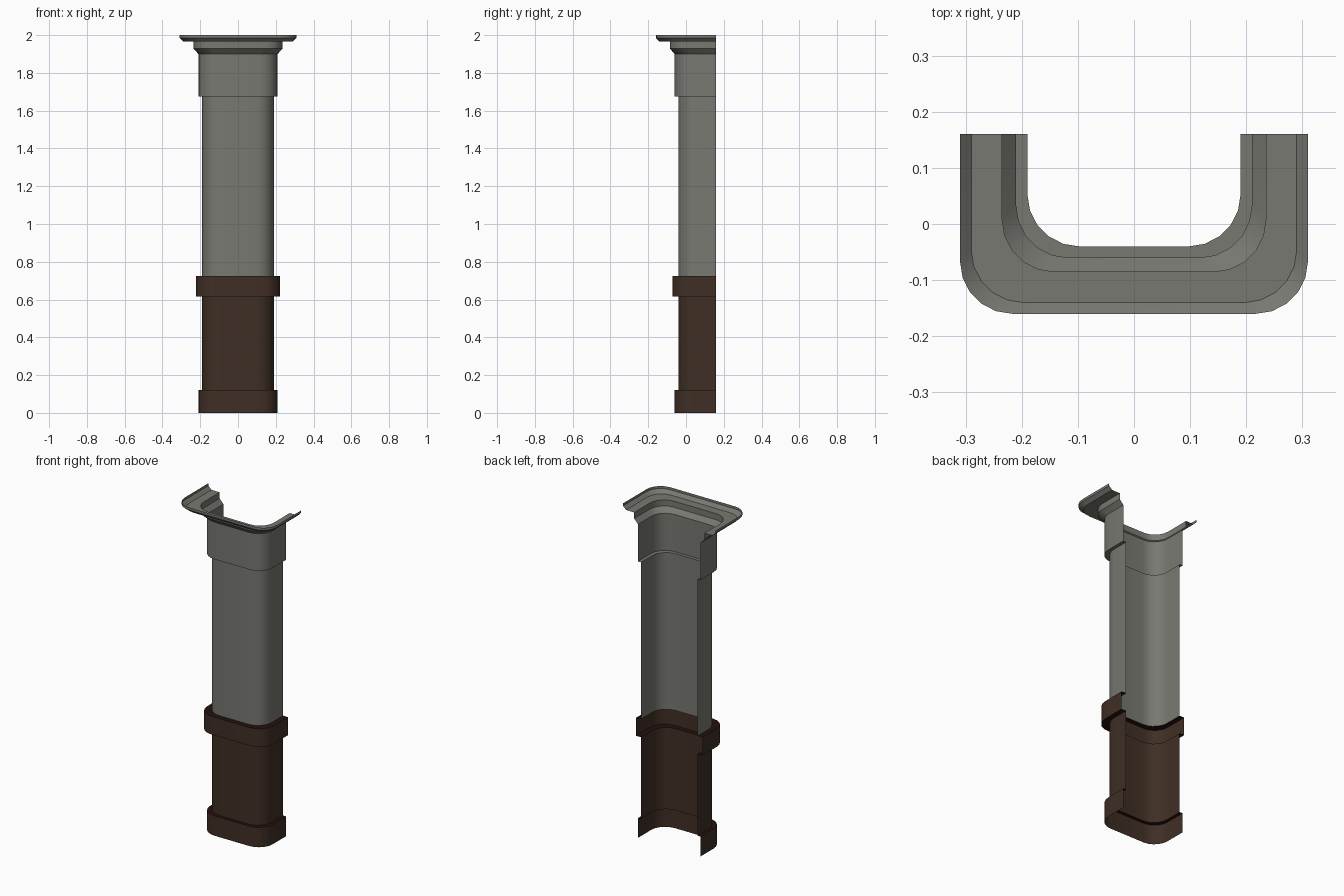
import bpy, math

if "Cube" in bpy.data.objects:
    bpy.data.objects.remove(bpy.data.objects["Cube"])

HALF_W, FRONT, BACK, RADIUS, SEGS = 0.19, -0.04, 0.16, 0.093, 5


def material(name, rgb):
    m = bpy.data.materials.new(name)
    m.diffuse_color = (*rgb, 1)
    m.use_nodes = True
    m.node_tree.nodes["Principled BSDF"].inputs["Base Color"].default_value = m.diffuse_color
    return m


GREY = material("warm grey paint", (0.185, 0.19, 0.165))
BROWN = material("dark brown wood", (0.05, 0.028, 0.018))
DARK = material("dark maroon ledge", (0.018, 0.006, 0.005))


def u_path(offset):
    """Open U plan with rounded front corners, pushed out by offset."""
    w, f = HALF_W + offset, FRONT - offset
    right = []
    for i in range(SEGS + 1):
        a = -math.pi / 2 * (1 - i / SEGS)
        right.append((w - RADIUS + RADIUS * math.cos(a),
                      f + RADIUS + RADIUS * math.sin(a)))
    right.append((w, BACK))
    return [(-x, y) for x, y in reversed(right)] + right


def sweep(name, profile, mat, ledge_mat=None):
    """Skin a profile of (offset, z) pairs around the U plan."""
    verts, faces, flat = [], [], []
    n = len(u_path(0))
    for off, z in profile:
        verts += [(x, y, z) for x, y in u_path(off)]
    for r in range(len(profile) - 1):
        for c in range(n - 1):
            a = r * n + c
            faces.append((a, a + 1, a + n + 1, a + n))
            flat.append(abs(profile[r][1] - profile[r + 1][1]) < 0.006)
    me = bpy.data.meshes.new(name)
    me.from_pydata(verts, [], faces)
    me.materials.append(mat)
    if ledge_mat:
        me.materials.append(ledge_mat)
        for p, is_flat in zip(me.polygons, flat):
            p.material_index = int(is_flat)
    ob = bpy.data.objects.new(name, me)
    bpy.context.collection.objects.link(ob)
    bpy.context.view_layer.objects.active = ob
    ob.select_set(True)
    bpy.ops.object.shade_smooth_by_angle(angle=math.radians(30))
    ob.select_set(False)


# Lower brown section: base board, panel, rail
sweep("base_board", [(0.02, 0), (0.02, 0.12), (0, 0.12)], BROWN, DARK)
sweep("lower_panel", [(0, 0.12), (0, 0.615)], BROWN)
sweep("chair_rail", [(0, 0.615), (0.032, 0.615), (0.032, 0.725), (0, 0.725)], BROWN, DARK)

# Upper grey section: shaft and stepped crown
sweep("shaft", [(0, 0.725), (0, 1.675)], GREY)
sweep("capital", [(0, 1.675), (0.02, 1.675), (0.02, 1.9), (0.045, 1.928),
                  (0.045, 1.965), (0.1, 1.965), (0.12, 1.985), (0.12, 2.0)], GREY)
